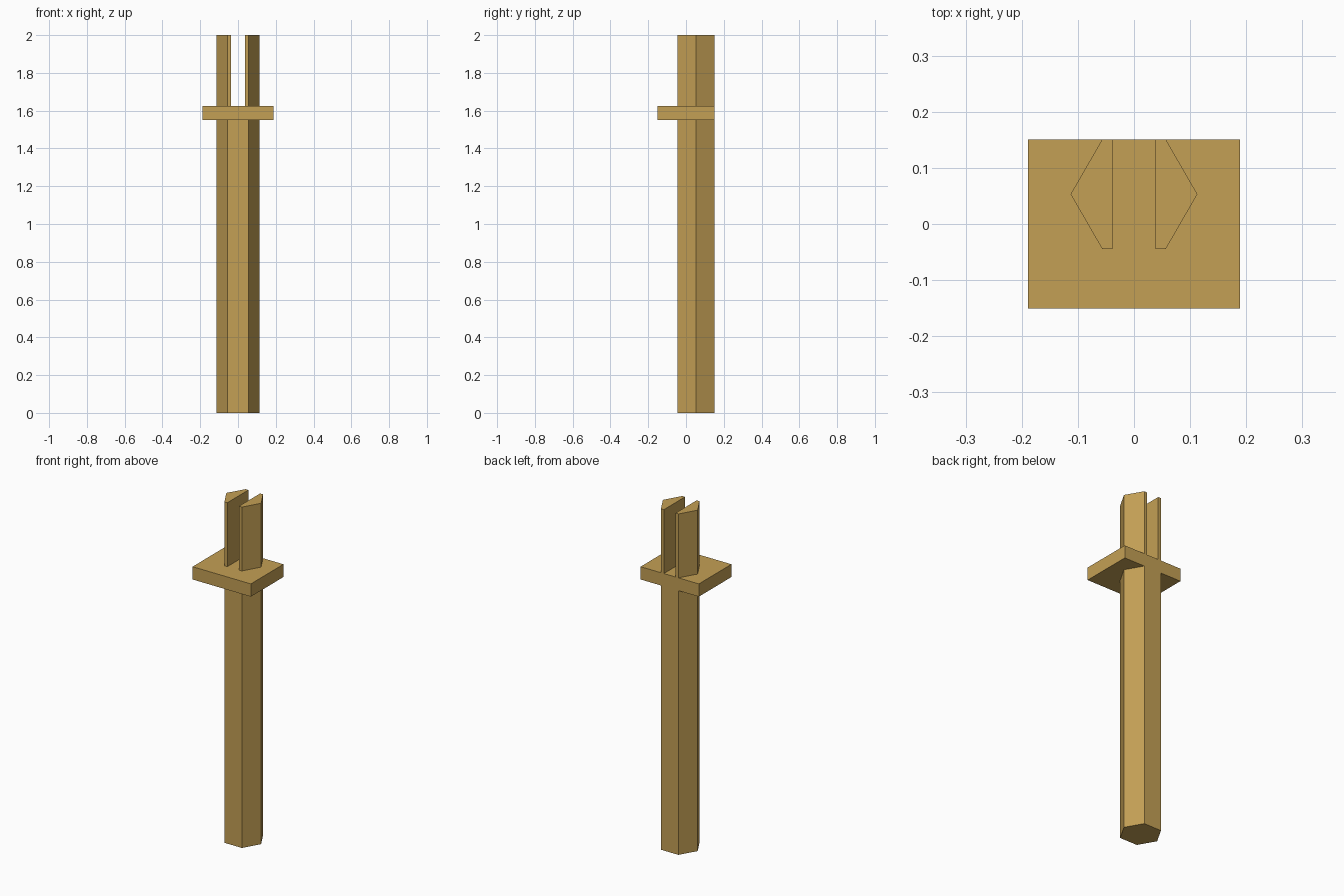
import bpy, bmesh
from math import cos, sin, pi

if "Cube" in bpy.data.objects:
    bpy.data.objects.remove(bpy.data.objects["Cube"])


def prism(name, outline, z0, z1):
    """Extrude a flat xy outline from z0 up to z1."""
    bm = bmesh.new()
    face = bm.faces.new([bm.verts.new((x, y, z0)) for x, y in outline])
    top = bmesh.ops.extrude_face_region(bm, geom=[face])["geom"]
    bmesh.ops.translate(bm, vec=(0, 0, z1 - z0),
                        verts=[v for v in top if isinstance(v, bmesh.types.BMVert)])
    bmesh.ops.recalc_face_normals(bm, faces=bm.faces)
    mesh = bpy.data.meshes.new(name)
    bm.to_mesh(mesh)
    bm.free()
    obj = bpy.data.objects.new(name, mesh)
    bpy.context.collection.objects.link(obj)
    return obj


def rect(x0, x1, y0, y1):
    return [(x0, y0), (x1, y0), (x1, y1), (x0, y1)]


def combine(target, tool, operation):
    """Apply a boolean and discard the tool object."""
    mod = target.modifiers.new(operation, 'BOOLEAN')
    mod.operation, mod.object, mod.solver = operation, tool, 'EXACT'
    bpy.context.view_layer.objects.active = target
    bpy.ops.object.modifier_apply(modifier=mod.name)
    bpy.data.objects.remove(tool)


BACK = 0.151
R = 0.113
CY = BACK - R * sin(pi / 3)

# Hexagonal post, back face flush with the plate
post = prism("slotted_post",
             [(R * cos(i * pi / 3), CY + R * sin(i * pi / 3)) for i in range(6)], 0, 2)

# Slot that splits the top into two prongs
combine(post, prism("slot_cutter", rect(-0.038, 0.038, -0.3, 0.3), 1.59, 2.1), 'DIFFERENCE')

# Rectangular plate, closing the bottom of the slot
combine(post, prism("plate", rect(-0.189, 0.189, -0.151, BACK), 1.55, 1.625), 'UNION')

# Wooden colour
wood = bpy.data.materials.new("wood")
wood.diffuse_color = (0.55, 0.35, 0.09, 1)
wood.use_nodes = True
wood.node_tree.nodes["Principled BSDF"].inputs["Base Color"].default_value = wood.diffuse_color
post.data.materials.clear()
post.data.materials.append(wood)
